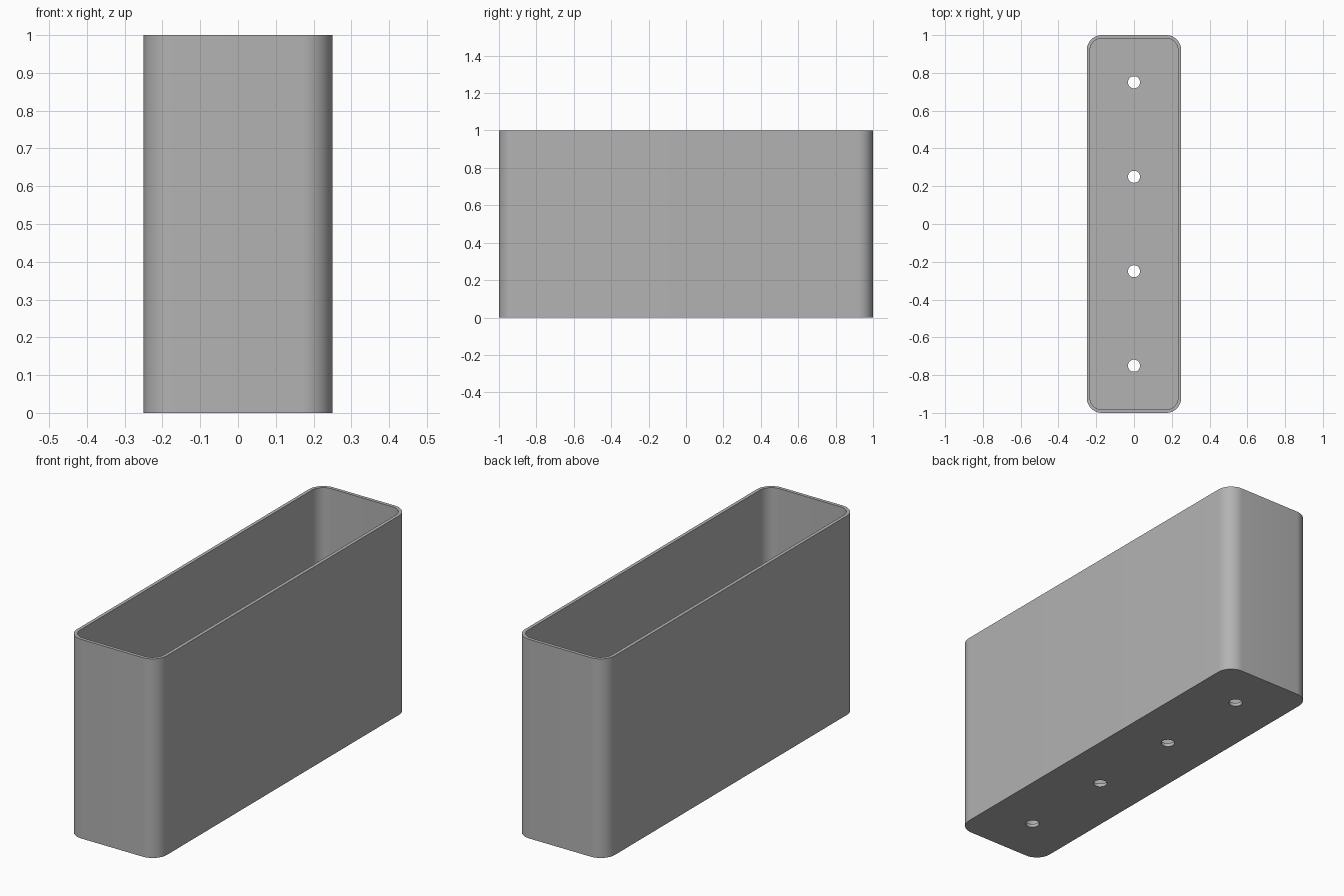
import bpy, bmesh, math

cube = bpy.data.objects.get("Cube")
if cube:
    bpy.data.objects.remove(cube, do_unlink=True)

WIDTH, LENGTH, HEIGHT = 0.5, 2.0, 1.0
WALL, FLOOR, RADIUS = 0.017, 0.017, 0.08
HOLE_RADIUS, HOLE_SPACING = 0.032, 0.5
CORNER_STEPS, HOLE_STEPS = 12, 32

mat = bpy.data.materials.new("matte grey")
mat.use_nodes = True
grey = (0.45, 0.45, 0.45, 1)
mat.diffuse_color = grey
mat.node_tree.nodes["Principled BSDF"].inputs["Base Color"].default_value = grey

bm = bmesh.new()


def ring(points, z):
    """Closed loop of vertices at height z."""
    return [bm.verts.new((x, y, z)) for x, y in points]


def rounded_rect(inset):
    r = RADIUS - inset
    cx, cy = WIDTH / 2 - RADIUS, LENGTH / 2 - RADIUS
    pts = []
    for corner, (sx, sy) in enumerate([(1, 1), (-1, 1), (-1, -1), (1, -1)]):
        for i in range(CORNER_STEPS + 1):
            a = math.pi / 2 * (corner + i / CORNER_STEPS)
            pts.append((sx * cx + r * math.cos(a), sy * cy + r * math.sin(a)))
    return pts


def circle(y):
    return [(HOLE_RADIUS * math.cos(a), y + HOLE_RADIUS * math.sin(a))
            for a in (math.tau * i / HOLE_STEPS for i in range(HOLE_STEPS))]


def bridge(a, b):
    """Band of quads between two rings."""
    n = len(a)
    for i in range(n):
        j = (i + 1) % n
        bm.faces.new((a[i], a[j], b[j], b[i]))


def fill(rings, up):
    """Flat panel bounded by the first ring, pierced by the others."""
    edges = []
    for r in rings:
        for i, v in enumerate(r):
            w = r[(i + 1) % len(r)]
            edges.append(bm.edges.get((v, w)) or bm.edges.new((v, w)))
    bmesh.ops.triangle_fill(bm, edges=edges, use_beauty=True, normal=(0, 0, up))


# Outer wall, rim and inner wall
outer, inner = rounded_rect(0), rounded_rect(WALL)
outer_low, outer_top = ring(outer, 0), ring(outer, HEIGHT)
inner_top, inner_low = ring(inner, HEIGHT), ring(inner, FLOOR)
bridge(outer_low, outer_top)
bridge(outer_top, inner_top)
bridge(inner_top, inner_low)

# Row of drainage holes through the floor
hole_lows, hole_tops = [], []
for k in range(4):
    pts = circle((k - 1.5) * HOLE_SPACING)
    low, top = ring(pts, 0), ring(pts, FLOOR)
    bridge(top, low)
    hole_lows.append(low)
    hole_tops.append(top)

# Underside and inside floor
fill([outer_low] + hole_lows, -1)
fill([inner_low] + hole_tops, 1)
bmesh.ops.recalc_face_normals(bm, faces=bm.faces[:])

mesh = bpy.data.meshes.new("planter_box")
bm.to_mesh(mesh)
bm.free()
mesh.materials.append(mat)
planter = bpy.data.objects.new("planter_box", mesh)
bpy.context.collection.objects.link(planter)

# Smooth rounded corners, crisp rim and floor edges
bpy.ops.object.select_all(action="DESELECT")
planter.select_set(True)
bpy.context.view_layer.objects.active = planter
bpy.ops.object.shade_smooth_by_angle(angle=math.radians(30))
